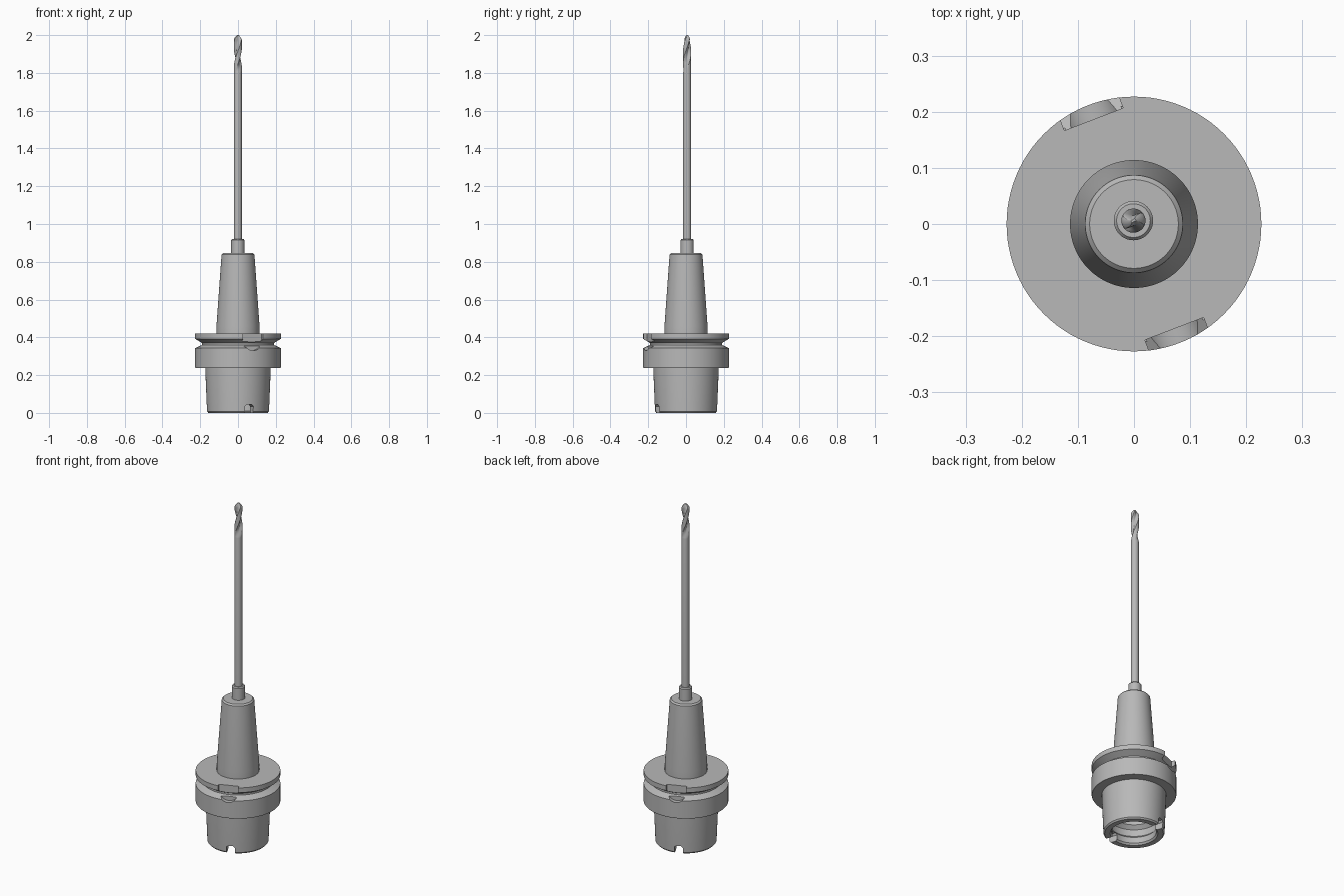
import bpy, bmesh, math
from mathutils import Matrix, Vector

cube = bpy.data.objects.get("Cube")
if cube:
    bpy.data.objects.remove(cube, do_unlink=True)

# Single brushed steel colour
steel = bpy.data.materials.new("steel_grey")
steel.use_nodes = True
GREY = (0.48, 0.48, 0.48, 1)
steel.diffuse_color = GREY
steel.node_tree.nodes["Principled BSDF"].inputs["Base Color"].default_value = GREY

SLOT_ANGLES = [math.radians(a) for a in (-69, 111)]
DRILL_AXIS = Vector((-0.001, 0.006, 0))


def make(name, bm):
    bmesh.ops.recalc_face_normals(bm, faces=bm.faces)
    mesh = bpy.data.meshes.new(name)
    bm.to_mesh(mesh)
    bm.free()
    mesh.materials.append(steel)
    ob = bpy.data.objects.new(name, mesh)
    bpy.context.collection.objects.link(ob)
    return ob


def activate(ob):
    bpy.ops.object.select_all(action='DESELECT')
    ob.select_set(True)
    bpy.context.view_layer.objects.active = ob


def smooth(ob, angle=25):
    activate(ob)
    bpy.ops.object.shade_smooth_by_angle(angle=math.radians(angle))


def loft(name, rings):
    """Skin a stack of equal point rings and cap both ends."""
    bm = bmesh.new()
    rows = [[bm.verts.new(p) for p in ring] for ring in rings]
    n = len(rows[0])
    for a, b in zip(rows, rows[1:]):
        for i in range(n):
            j = (i + 1) % n
            bm.faces.new((a[i], a[j], b[j], b[i]))
    bm.faces.new(rows[0])
    bm.faces.new(rows[-1])
    return make(name, bm)


def lathe(name, profile, axis=Vector(), n=96):
    turn = [2 * math.pi * i / n for i in range(n)]
    return loft(name, [[axis + Vector((r * math.cos(t), r * math.sin(t), z)) for t in turn]
                       for r, z in profile])


def cut(target, cutter):
    mod = target.modifiers.new("cut", 'BOOLEAN')
    mod.operation = 'DIFFERENCE'
    mod.solver = 'EXACT'
    mod.object = cutter
    activate(target)
    bpy.ops.object.modifier_apply(modifier=mod.name)
    bpy.data.objects.remove(cutter, do_unlink=True)


def radial_prism(outline, near, far, angle):
    """Extrude a (sideways, height) outline outwards along a direction."""
    rot = Matrix.Rotation(angle, 3, 'Z')
    return loft("cutter", [[rot @ Vector((d, s, z)) for s, z in outline] for d in (near, far)])


# Tool holder: hollow shank, grooved flange and slim nose, from inside to top
holder = lathe("tool_holder", [
    (0.03, 0.21), (0.112, 0.21), (0.115, 0.12), (0.135, 0.10), (0.135, 0.06),
    (0.12, 0.045), (0.12, 0.01), (0.128, 0), (0.157, 0), (0.164, 0.008),
    (0.173, 0.228), (0.173, 0.237), (0.225, 0.237), (0.227, 0.24), (0.227, 0.343),
    (0.19, 0.36), (0.19, 0.37), (0.227, 0.392), (0.227, 0.42), (0.114, 0.42),
    (0.114, 0.46), (0.087, 0.838), (0.079, 0.846), (0.03, 0.846)])

# Opposed drive notches in the flange and keyways in the shank rim
R, MID = 0.053, 0.383
notch = [(0.056, 0.5), (-0.056, 0.5), (-0.056, MID)]
notch += [(-R * math.cos(t), MID - R * math.sin(t))
          for t in [math.pi * i / 24 for i in range(25)]]
notch += [(0.056, MID)]
keyway = [(0.024, -0.05), (0.024, 0.035), (0.014, 0.045),
          (-0.014, 0.045), (-0.024, 0.035), (-0.024, -0.05)]
for angle in SLOT_ANGLES:
    cut(holder, radial_prism(notch, 0.2, 0.3, angle))
    cut(holder, radial_prism(keyway, 0.09, 0.25, angle))
smooth(holder)

# Collar gripping the drill
collar = lathe("drill_collar", [(0.035, 0.83), (0.035, 0.915), (0.03, 0.921), (0.02, 0.921)],
               DRILL_AXIS, 64)
smooth(collar)


# Drill: round shaft running into two twisted flutes and a short point
def drill_ring(z, n=64):
    lobe = math.pi / 2 + (z - 1.88) * math.pi / 0.18
    depth = 0.0125 * min(1, max(0, (z - 1.8) / 0.06))
    tip = 1 - 0.8 * max(0, (z - 1.975) / 0.025) ** 1.5
    ring = []
    for i in range(n):
        t = 2 * math.pi * i / n
        flute = max(0, -math.cos(2 * t) + 0.25) / 1.25
        r = (0.0215 - depth * flute ** 0.7) * tip
        ring.append(DRILL_AXIS + Vector((r * math.cos(t + lobe), r * math.sin(t + lobe), z)))
    return ring


def shaft_ring(z, n=64):
    ring = drill_ring(1.8, n)
    return [Vector((p.x, p.y, z)) for p in ring]


levels = [1.8 + 0.2 * i / 48 for i in range(49)]
drill = loft("drill", [shaft_ring(0.9)] + [drill_ring(z) for z in levels])
smooth(drill, 30)
